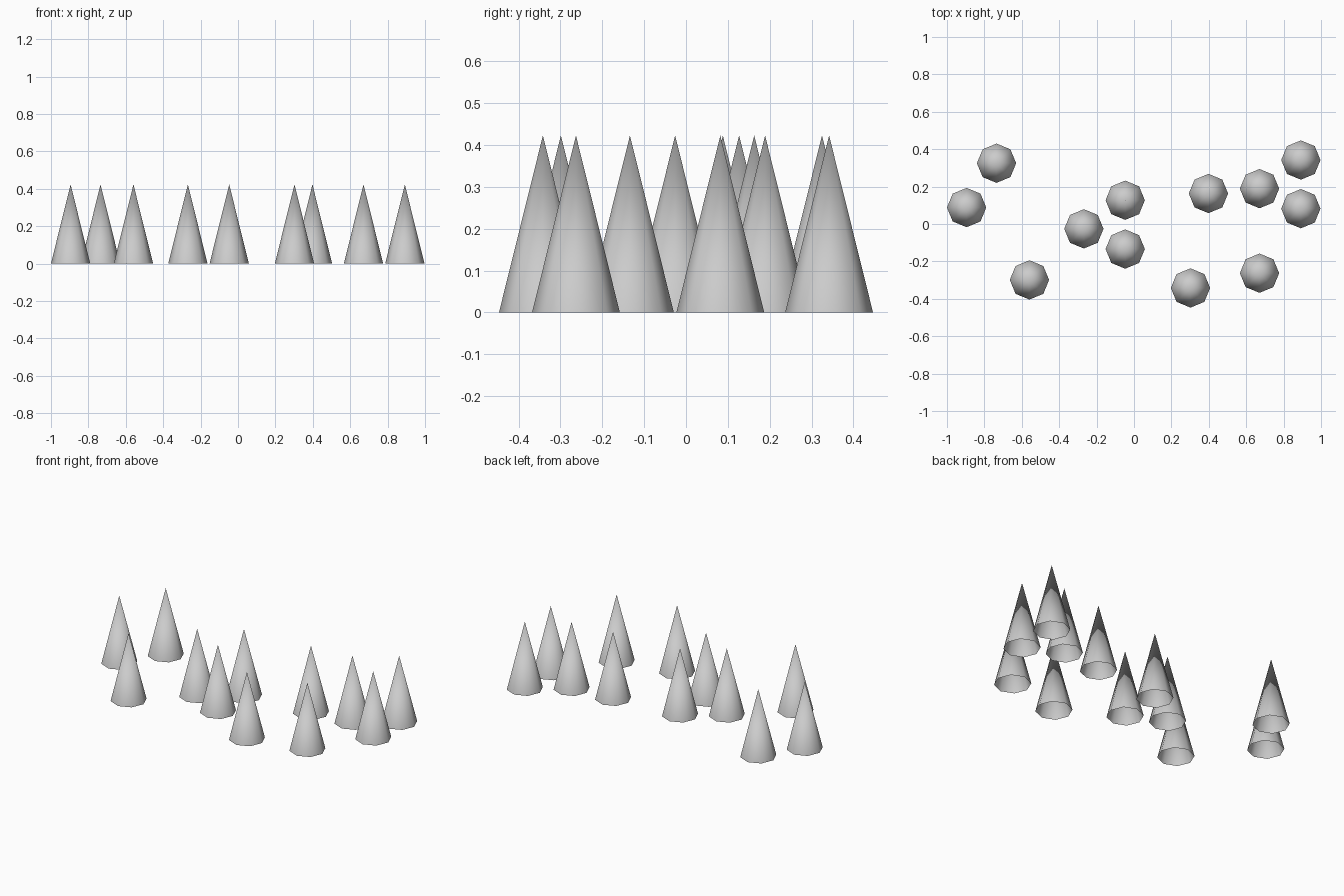
import bpy
import bmesh
from math import cos, sin, tau

cube = bpy.data.objects.get("Cube")
if cube:
    bpy.data.objects.remove(cube, do_unlink=True)

SIDES, RADIUS, HEIGHT = 8, 0.105, 0.423

# Single grey material
grey = bpy.data.materials.new("light_grey")
grey.use_nodes = True
colour = (0.6, 0.6, 0.6, 1.0)
grey.diffuse_color = colour
grey.node_tree.nodes["Principled BSDF"].inputs["Base Color"].default_value = colour


# Smooth eight-sided cone with an open base
def make_spike_mesh():
    bm = bmesh.new()
    apex = bm.verts.new((0, 0, HEIGHT))
    ring = [bm.verts.new((RADIUS * cos(tau * i / SIDES), RADIUS * sin(tau * i / SIDES), 0))
            for i in range(SIDES)]
    for i in range(SIDES):
        face = bm.faces.new((ring[i], ring[(i + 1) % SIDES], apex))
        face.smooth = True
    mesh = bpy.data.meshes.new("spike")
    bm.to_mesh(mesh)
    bm.free()
    mesh.materials.append(grey)
    return mesh


# Scattered spikes sharing the one mesh
positions = [
    (-0.895, 0.088), (-0.735, 0.325), (-0.559, -0.299), (-0.268, -0.026),
    (-0.047, 0.127), (-0.047, -0.134), (0.302, -0.342), (0.398, 0.163),
    (0.671, 0.189), (0.671, -0.263), (0.892, 0.342), (0.892, 0.082),
]
spike_mesh = make_spike_mesh()
for number, (x, y) in enumerate(positions, 1):
    spike = bpy.data.objects.new(f"spike_{number}", spike_mesh)
    spike.location = (x, y, 0)
    bpy.context.collection.objects.link(spike)
